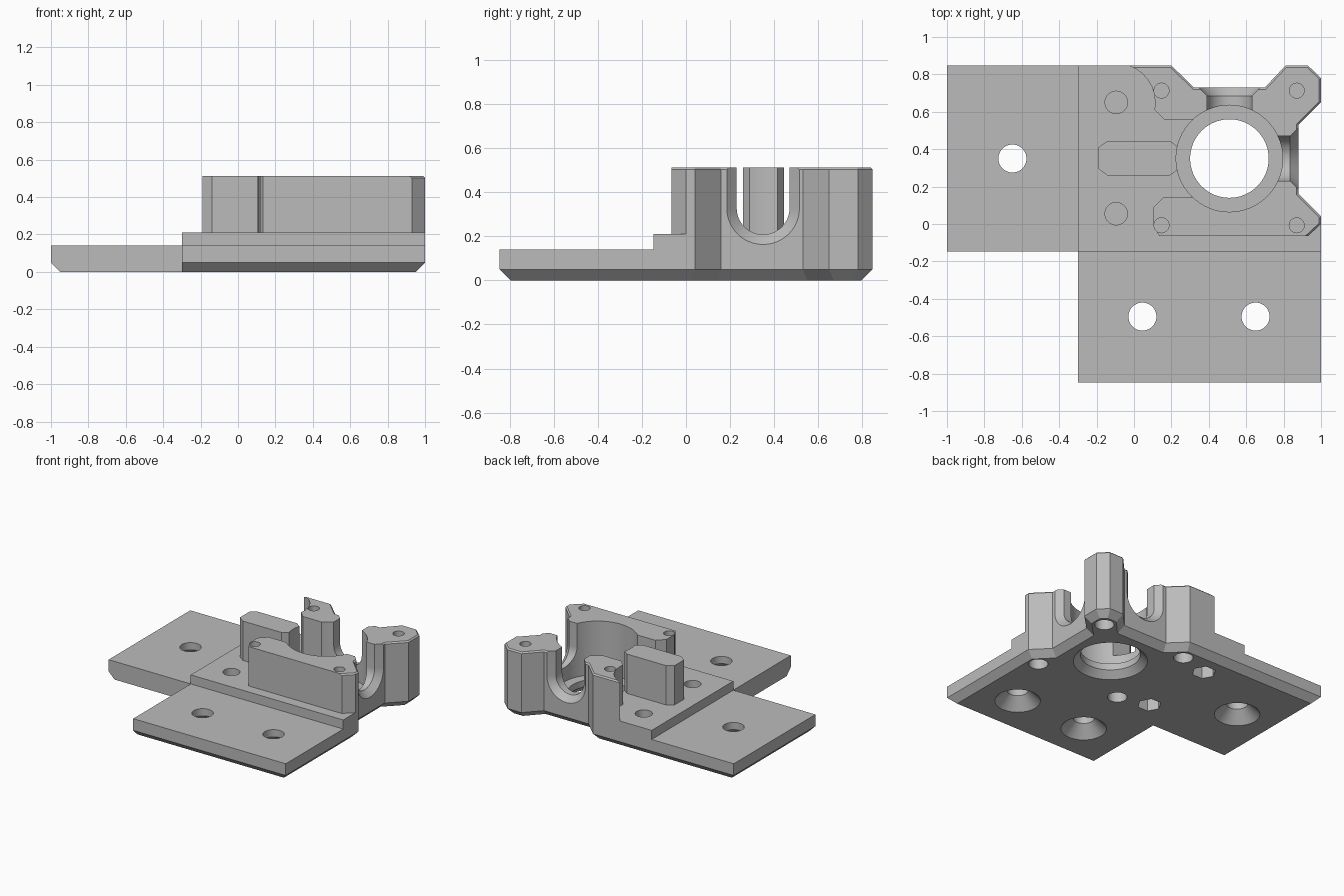
import bpy, bmesh, math
from mathutils import Vector

cube = bpy.data.objects.get("Cube")
if cube:
    bpy.data.objects.remove(cube, do_unlink=True)

grey = bpy.data.materials.new("plain grey")
grey.use_nodes = True
grey.diffuse_color = (0.5, 0.5, 0.5, 1)
grey.node_tree.nodes["Principled BSDF"].inputs["Base Color"].default_value = (0.5, 0.5, 0.5, 1)


def loft(name, rings):
    """Closed solid through rings of equal point count."""
    bm = bmesh.new()
    loops = [[bm.verts.new(p) for p in ring] for ring in rings]
    count = len(loops[0])
    for low, high in zip(loops, loops[1:]):
        for i in range(count):
            j = (i + 1) % count
            bm.faces.new((low[i], low[j], high[j], high[i]))
    bm.faces.new(loops[0][::-1])
    bm.faces.new(loops[-1])
    bmesh.ops.recalc_face_normals(bm, faces=bm.faces)
    mesh = bpy.data.meshes.new(name)
    bm.to_mesh(mesh)
    bm.free()
    obj = bpy.data.objects.new(name, mesh)
    bpy.context.collection.objects.link(obj)
    mesh.materials.append(grey)
    return obj


def inset(points, edges, amount):
    """Move the chosen edges of a counter-clockwise outline inwards."""
    n, result = len(points), []

    def normal(i):
        d = Vector(points[(i + 1) % n]) - Vector(points[i])
        return Vector((-d.y, d.x)).normalized()
    for i in range(n):
        k = (i - 1) % n
        a, b = normal(k), normal(i)
        da, db = amount * (k in edges), amount * (i in edges)
        det = a.x * b.y - a.y * b.x
        if abs(det) < 0.01:
            move = a * da
        else:
            move = Vector((da * b.y - db * a.y, a.x * db - b.x * da)) / det
        result.append(Vector(points[i]) + move)
    return result


def at(points, z):
    return [(p[0], p[1], z) for p in points]


def round_cutter(x, y, sections, sides=48):
    """Turned cutter; sections are (radius, height) pairs."""
    rings = []
    for r, z in sections:
        rings.append([(x + r * math.cos(math.tau * i / sides),
                       y + r * math.sin(math.tau * i / sides), z) for i in range(sides)])
    return loft("cutter", rings)


BOTTOM, STEP, DECK, TOP = 0, 0.14, 0.21, 0.513
CX, CY = 0.51, 0.35
BACK, INNER = 0.847, -0.147

# Shared outline of the right and back sides with both notches
notched = [(1, 0.04), (0.88, 0.16), (0.88, 0.53), (1, 0.65), (1, 0.78), (0.93, BACK),
           (0.81, BACK), (0.7, 0.73), (0.32, 0.73), (0.2, BACK)]

# L-shaped plate, chamfered below on its outer edges
outline = [(-1, INNER), (-0.3, INNER), (-0.3, -BACK), (1, -BACK)] + notched + [(-1, BACK)]
outer = set(range(2, len(outline)))
base = loft("base_plate", [at(inset(outline, outer, 0.05), BOTTOM),
                           at(outline, 0.05), at(outline, STEP)])

# Raised deck
outline = [(-0.3, INNER), (1, INNER)] + notched + [(-0.3, BACK)]
deck = loft("raised_deck", [at(outline, STEP), at(outline, DECK)])

# Housing around the bore, hollowed by a clearance arc at the back left
arc = [(-0.095 + 0.208 * math.cos(math.radians(a)), 0.65 + 0.208 * math.sin(math.radians(a)))
       for a in (71.3, 60, 48, 36, 24, 12, 0)]
arc[0] = (arc[0][0], BACK)
outline = ([(0.135, -0.065), (0.93, -0.065), (1, 0)] + notched + arc
           + [(0.11, 0.61), (0.16, 0.56), (0.4, 0.56), (0.4, 0.145),
              (0.16, 0.145), (0.105, 0.09), (0.105, -0.01)])
rim = set(range(1, 3 + len(notched)))
housing = loft("bore_housing", [at(outline, DECK), at(outline, TOP - 0.01),
                                at(inset(outline, rim, 0.01), TOP)])

# Free-standing rib to the left of the bore
outline = [(-0.19, 0.295), (-0.14, 0.258), (0.19, 0.258), (0.24, 0.295),
           (0.24, 0.41), (0.19, 0.445), (-0.14, 0.445), (-0.19, 0.41)]
rib = loft("centre_rib", [at(outline, DECK), at(outline, TOP)])

# Bore with a seat, a through hole and a chamfer below
bore = round_cutter(CX, CY, [(0.285, 0.1), (0.285, 0.6)], 64)
through = round_cutter(CX, CY, [(0.28, -0.02), (0.21, 0.05), (0.21, 0.2)], 64)
cutters = {base: [bore, through], deck: [bore], housing: [bore], rib: [bore]}

# Countersunk screw holes
for x, y in ((-0.65, CY), (0.045, -0.495), (0.65, -0.495)):
    cutters[base].append(round_cutter(x, y, [(0.18, -0.02), (0.075, 0.085), (0.075, 0.3)]))

# Screw holes with hexagonal nut pockets below
for y in (0.055, 0.65):
    cutters[base].append(round_cutter(-0.095, y, [(0.085, -0.1), (0.085, 0.1)], 6))
    cutters[deck].append(round_cutter(-0.095, y, [(0.06, 0.155), (0.06, 0.3)]))

# Corner bolt holes with counterbores below
for x in (0.147, 0.87):
    for y in (-0.007, 0.713):
        pocket = round_cutter(x, y, [(0.068, -0.1), (0.068, 0.18)], 32)
        bolt = round_cutter(x, y, [(0.04, 0.195), (0.04, 0.6)], 32)
        cutters[base].append(pocket)
        cutters[deck] += [pocket, bolt]
        cutters[housing].append(bolt)


# U-shaped channels with flared mouths
def channel(place, wall):
    rings = []
    for r, reach in ((0.12, 0.1), (0.12, wall - 0.045), (0.175, wall + 0.01)):
        ring = [(-r, 0.7)]
        for i in range(25):
            a = math.pi + math.pi * i / 24
            ring.append((r * math.cos(a), 0.328 + r * math.sin(a)))
        ring.append((r, 0.7))
        rings.append([place(s, reach, z) for s, z in ring])
    return loft("cutter", rings)


for cut in (channel(lambda s, d, z: (CX + d, CY + s, z), 0.88 - CX),
            channel(lambda s, d, z: (CX + s, CY + d, z), 0.73 - CY)):
    cutters[deck].append(cut)
    cutters[housing].append(cut)

# Apply the cuts, then discard the cutters
for part, tools in cutters.items():
    bpy.ops.object.select_all(action="DESELECT")
    part.select_set(True)
    bpy.context.view_layer.objects.active = part
    for tool in tools:
        tool.hide_render = True
        mod = part.modifiers.new("cut", "BOOLEAN")
        mod.operation = "DIFFERENCE"
        mod.solver = "EXACT"
        mod.object = tool
        bpy.ops.object.modifier_apply(modifier=mod.name)
    bpy.ops.object.shade_smooth_by_angle(angle=math.radians(25))

for tool in {t for tools in cutters.values() for t in tools}:
    bpy.data.objects.remove(tool, do_unlink=True)
